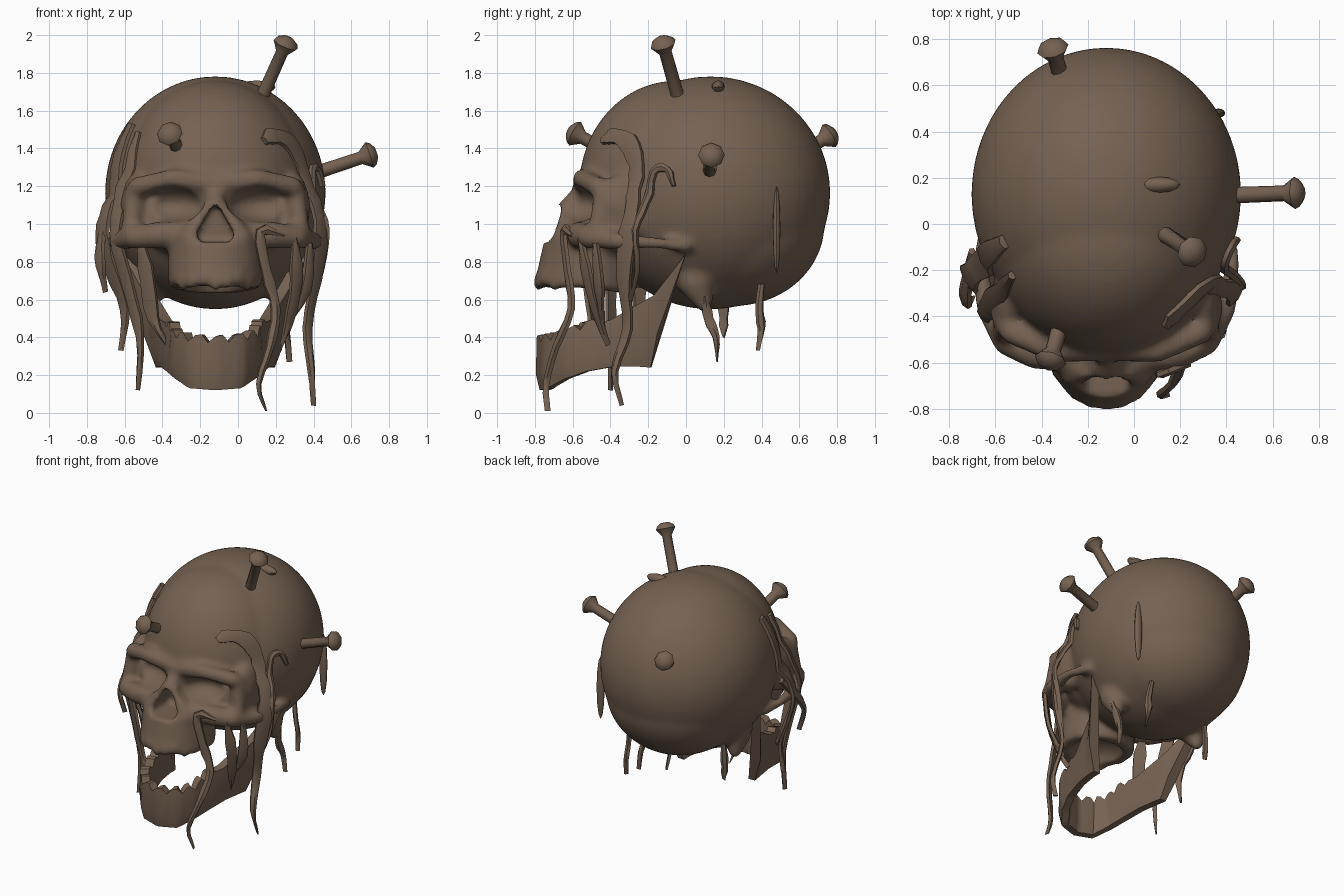
import bpy, bmesh, math, random
from mathutils import Vector, Matrix

if "Cube" in bpy.data.objects:
    bpy.data.objects.remove(bpy.data.objects["Cube"])

random.seed(4)
CX = -0.12                                   # skull's plane of symmetry
bone = bpy.data.materials.new("brown_bone")
bone.diffuse_color = (0.18, 0.122, 0.084, 1)
bone.use_nodes = True
bone.node_tree.nodes["Principled BSDF"].inputs["Base Color"].default_value = bone.diffuse_color


def make(name, bm):
    bmesh.ops.recalc_face_normals(bm, faces=bm.faces)
    me = bpy.data.meshes.new(name)
    bm.to_mesh(me)
    bm.free()
    me.materials.append(bone)
    ob = bpy.data.objects.new(name, me)
    bpy.context.collection.objects.link(ob)
    return ob


def smooth(ob, deg=35):
    bpy.ops.object.select_all(action='DESELECT')
    ob.select_set(True)
    bpy.context.view_layer.objects.active = ob
    bpy.ops.object.shade_smooth_by_angle(angle=math.radians(deg))


def blob(bm, c, r, seg=24):
    m = Matrix.Translation((c[0] + CX, c[1], c[2])) @ Matrix.Diagonal((*r, 1))
    bmesh.ops.create_uvsphere(bm, u_segments=seg, v_segments=seg // 2, radius=1, matrix=m)


def chain(bm, pts):
    """Overlapping balls along a mirrored path of (x, y, z, radius)."""
    for a, b in zip(pts, pts[1:]):
        a, b = Vector(a), Vector(b)
        n = max(2, int((b - a).length / 0.025))
        for i in range(n + 1):
            p = a.lerp(b, i / n)
            for s in (-1, 1):
                blob(bm, (s * p[0], p[1], p[2]), (p[3],) * 3, 12)


# --- skull: overlapping volumes fused by a voxel remesh
bm = bmesh.new()
blob(bm, (0, 0.13, 1.165), (0.585, 0.635, 0.617), 48)      # cranium
blob(bm, (0, -0.05, 1.20), (0.50, 0.515, 0.56), 48)        # forehead
blob(bm, (0, 0.25, 1.0), (0.50, 0.485, 0.435), 48)         # back of the head
blob(bm, (0, -0.33, 1.03), (0.43, 0.24, 0.23), 32)         # mid face
for s in (-1, 1):
    blob(bm, (s * 0.42, -0.33, 1.08), (0.08, 0.16, 0.19))  # temple wall
chain(bm, [(0.46, -0.38, 1.10, .05), (0.41, -0.47, 1.20, .055),
           (0.22, -0.55, 1.24, .055), (0, -0.54, 1.21, .06)])      # brow
chain(bm, [(0.14, -0.58, 0.96, .06), (0.30, -0.56, 0.94, .075), (0.43, -0.51, 0.93, .065),
           (0.52, -0.36, 0.91, .05), (0.55, -0.16, 0.90, .035), (0.52, 0.0, 0.88, .035)])  # cheekbone
chain(bm, [(0.43, -0.44, 1.18, .05), (0.45, -0.47, 0.95, .055)])   # outer eye rim
chain(bm, [(0, -0.55, 1.17, .05), (0, -0.635, 1.08, .055)])        # nasal bone
chain(bm, [(0.05, -0.62, 1.07, .045), (0.14, -0.65, 0.92, .06)])   # nose sides
chain(bm, [(0.34, 0.05, 0.70, .10), (0.35, 0.10, 0.57, .045)])     # mastoid
cone = bmesh.ops.create_cone(bm, cap_ends=True, segments=32, radius1=0.25, radius2=0.25, depth=0.25,
                             matrix=Matrix.Translation((CX, 0, 0.80)))['verts']
for v in cone:                                             # upper jaw, leaning forward
    k = (v.co.z - 0.675) / 0.25
    v.co.y = v.co.y * (1.06 - 0.1 * k) - 0.54 + 0.03 * k
    v.co.z -= (1 - k) * max(0, v.co.y + 0.6) * 0.15
for i in range(-5, 6):                                     # upper teeth
    a = i * 0.3
    blob(bm, (0.22 * math.sin(a), -0.545 - 0.24 * math.cos(a), 0.685 + 0.014 * (i % 3)),
         (.03, .03, .05), 12)
skull = make("skull", bm)

bm = bmesh.new()
for s in (-1, 1):                                          # eye sockets
    blob(bm, (s * 0.25, -0.62, 1.105), (0.19, 0.18, 0.10))
nose = [bm.verts.new((CX + x, y, z)) for y in (-0.9, -0.5)
        for x, z in ((-.02, 1.09), (.02, 1.09), (.10, .95), (.085, .905), (-.085, .905), (-.10, .95))]
bmesh.ops.convex_hull(bm, input=nose)                      # nose opening
blob(bm, (0, -0.54, 0.63), (0.18, 0.19, 0.13))             # palate
cutter = make("socket_cutter", bm)
cutter.hide_render = True


def remesh(ob):
    m = ob.modifiers.new("fuse", 'REMESH')
    m.mode, m.voxel_size = 'VOXEL', 0.016


remesh(skull)
m = skull.modifiers.new("soften", 'SMOOTH')
m.factor, m.iterations = 0.5, 14
m = skull.modifiers.new("cut", 'BOOLEAN')
m.operation, m.solver, m.object = 'DIFFERENCE', 'EXACT', cutter
remesh(skull)
m = skull.modifiers.new("soften2", 'SMOOTH')
m.factor, m.iterations = 0.5, 2
bpy.context.view_layer.update()
dg = bpy.context.evaluated_depsgraph_get()
baked = bpy.data.meshes.new_from_object(skull.evaluated_get(dg))
skull.modifiers.clear()
skull.data = baked
if not baked.materials:
    baked.materials.append(bone)
bpy.data.objects.remove(cutter)
smooth(skull, 50)
bpy.context.view_layer.update()

# --- lower jaw: stations of bottom point, top point, mirrored and lofted
half = [((0, -.75, .12), (0, -.76, .39)), ((.12, -.72, .13), (.13, -.72, .40)),
        ((.19, -.63, .18), (.20, -.64, .42)), ((.235, -.52, .22), (.22, -.52, .47)),
        ((.265, -.38, .245), (.26, -.40, .49)), ((.285, -.25, .245), (.34, -.17, .62)),
        ((.29, -.185, .24), (.46, .0, .84))]
flip = lambda p: (-p[0], p[1], p[2])
stations = [(flip(b), flip(t)) for b, t in half[:0:-1]] + half
bm, rings, fine, STEP = bmesh.new(), [], [], 4
for (b0, t0), (b1, t1) in zip(stations, stations[1:]):
    for k in range(STEP):
        fine.append((Vector(b0).lerp(Vector(b1), k / STEP), Vector(t0).lerp(Vector(t1), k / STEP)))
fine.append(tuple(map(Vector, stations[-1])))
for i, (b, t) in enumerate(fine):
    d = fine[min(i + 1, len(fine) - 1)][0] - fine[max(i - 1, 0)][0]
    n = Vector((d.y, -d.x, 0)).normalized()                # outward
    far = abs(i - len(fine) // 2)
    if far < 14:                                           # chipped teeth
        t = t + Vector((0, 0, (0.015, 0.02, -0.02)[i % 3]))
    mid = b.lerp(t, 0.3)
    if far > 20:                                           # upright rear edge of the jaw
        mid.y -= 0.02 * (far - 20) / 4
    sec = [b - n * .025, b + n * .025, mid + n * .042, t + n * .03, t - n * .03, mid - n * .035]
    rings.append([p + Vector((CX, 0, 0)) for p in sec])


def tube(name, rings, deg):
    """Closed skin over equal rings of points."""
    bm = bmesh.new()
    vs = [[bm.verts.new(p) for p in ring] for ring in rings]
    for r, s in zip(vs, vs[1:]):
        for k in range(len(r)):
            j = (k + 1) % len(r)
            bm.faces.new((r[k], r[j], s[j], s[k]))
    bm.faces.new(vs[0][::-1])
    bm.faces.new(vs[-1])
    smooth(make(name, bm), deg)


tube("lower_jaw", rings, 40)


# --- nails: shaft and flared head with a blunt cap
def nail(name, base, tip):
    base, tip = Vector(base), Vector(tip)
    L, q = (tip - base).length, (tip - base).to_track_quat('Z', 'Y')
    prof = ((-.06, .036), (L - .065, .034), (L - .015, .07), (L + .005, .06), (L + .025, .028))
    tube(name, [[base + q @ Vector((r * math.cos(k * math.tau / 8), r * math.sin(k * math.tau / 8), z))
                 for k in range(8)] for z, r in prof], 50)


nail("nail_top", (0.14, -0.05, 1.70), (0.258, -0.125, 1.965))
nail("nail_side", (0.44, 0.125, 1.28), (0.71, 0.135, 1.37))
nail("nail_front", (-0.325, -0.46, 1.41), (-0.365, -0.60, 1.485))
nail("nail_back", (-0.32, 0.65, 1.40), (-0.355, 0.77, 1.475))


# --- torn skin: ragged tapering ribbons, laid on the skull where they are high up
def ribbon(name, width, pts):
    P = [Vector(p) for p in pts]
    P = [P[0] * 2 - P[1]] + P + [P[-1] * 2 - P[-2]]
    path = []
    for a, b, c, d in zip(P, P[1:], P[2:], P[3:]):         # Catmull-Rom through the points
        for t in (0, 1 / 3, 2 / 3):
            path.append(0.5 * (2 * b + (c - a) * t + (2 * a - 5 * b + 4 * c - d) * t ** 2
                               + (3 * b - a - 3 * c + d) * t ** 3))
    path.append(P[-2])
    for i, p in enumerate(path):
        if p.z > 1.15:
            hit, loc, nor, _ = skull.closest_point_on_mesh(p)
            path[i] = loc + nor * 0.012
    rings, n = [], len(path) - 1
    for i, p in enumerate(path):
        t = (path[min(i + 1, n)] - path[max(i - 1, 0)]).normalized()
        out = Vector((p.x - CX, p.y - 0.1, max(0, p.z - 1.15))).normalized()
        side = t.cross(out).normalized()
        out = side.cross(t)
        w = width * random.uniform(.38, .56) * min(1, 0.1 + 2.2 * (n - i) / n, 0.5 + i / 4)
        rings.append([p + side * a * w + out * b * 0.013
                      for a, b in ((-1, -1), (1, -1), (1, .6), (0, 1.4), (-1, .6))])
    tube(name, rings, 45)


right = [
    (.10, [(.15, -.46, 1.45), (.22, -.42, 1.49), (.31, -.33, 1.45), (.37, -.28, 1.32), (.41, -.28, 1.12),
           (.44, -.31, .95), (.41, -.33, .7), (.37, -.31, .45), (.39, -.38, .22), (.40, -.34, .04)]),
    (.04, [(.43, -.06, 1.2), (.42, -.10, 1.29), (.41, -.18, 1.28), (.43, -.22, 1.1), (.47, -.27, .97),
           (.44, -.26, .75), (.36, -.32, .5)]),
    (.055, [(.24, -.60, .94), (.12, -.65, .96), (.15, -.63, .75), (.20, -.61, .55), (.17, -.69, .35),
            (.11, -.74, .15), (.15, -.73, .01)]),
    (.07, [(.30, -.56, .93), (.31, -.52, .7), (.27, -.46, .48), (.23, -.41, .36)]),
    (.06, [(.38, -.48, .9), (.36, -.46, .65), (.25, -.44, .45)]),
    (.05, [(.27, .10, .62), (.25, .12, .5), (.26, .16, .4), (.27, .165, .27)]),
    (.05, [(.18, .40, .68), (.20, .39, .55), (.21, .40, .45), (.22, .38, .33)])]
left = [
    (.13, [(-.57, -.08, 1.53), (-.645, -.14, 1.3), (-.69, -.2, 1.1), (-.72, -.24, .95), (-.67, -.25, .75),
           (-.60, -.25, .55), (-.62, -.25, .33)]),
    (.09, [(-.52, -.22, 1.48), (-.60, -.32, 1.2), (-.65, -.40, .95), (-.59, -.40, .7), (-.52, -.40, .4),
           (-.53, -.40, .12)]),
    (.08, [(-.52, -.53, .93), (-.48, -.52, .7), (-.45, -.50, .5), (-.37, -.52, .35)]),
    (.07, [(-.70, -.12, 1.08), (-.73, -.28, .9), (-.73, -.34, .78), (-.70, -.32, .64)]),
    (.05, [(-.45, .20, .66), (-.46, .2, .5), (-.45, .2, .40)])]
for where, strips in (("right", right), ("left", left)):
    for i, (w, pts) in enumerate(strips):
        ribbon(f"torn_skin_{where}_{i}", w, pts)

# --- raised slits in the cranium
for name, loc, size in (("slit_top", (0.10, 0.17, 1.725), (0.10, 0.035, 0.035)),
                        ("slit_side", (0.365, 0.48, 0.97), (0.03, 0.02, 0.23))):
    bm = bmesh.new()
    blob(bm, (loc[0] - CX, loc[1], loc[2]), size, 12)
    smooth(make(name, bm))
